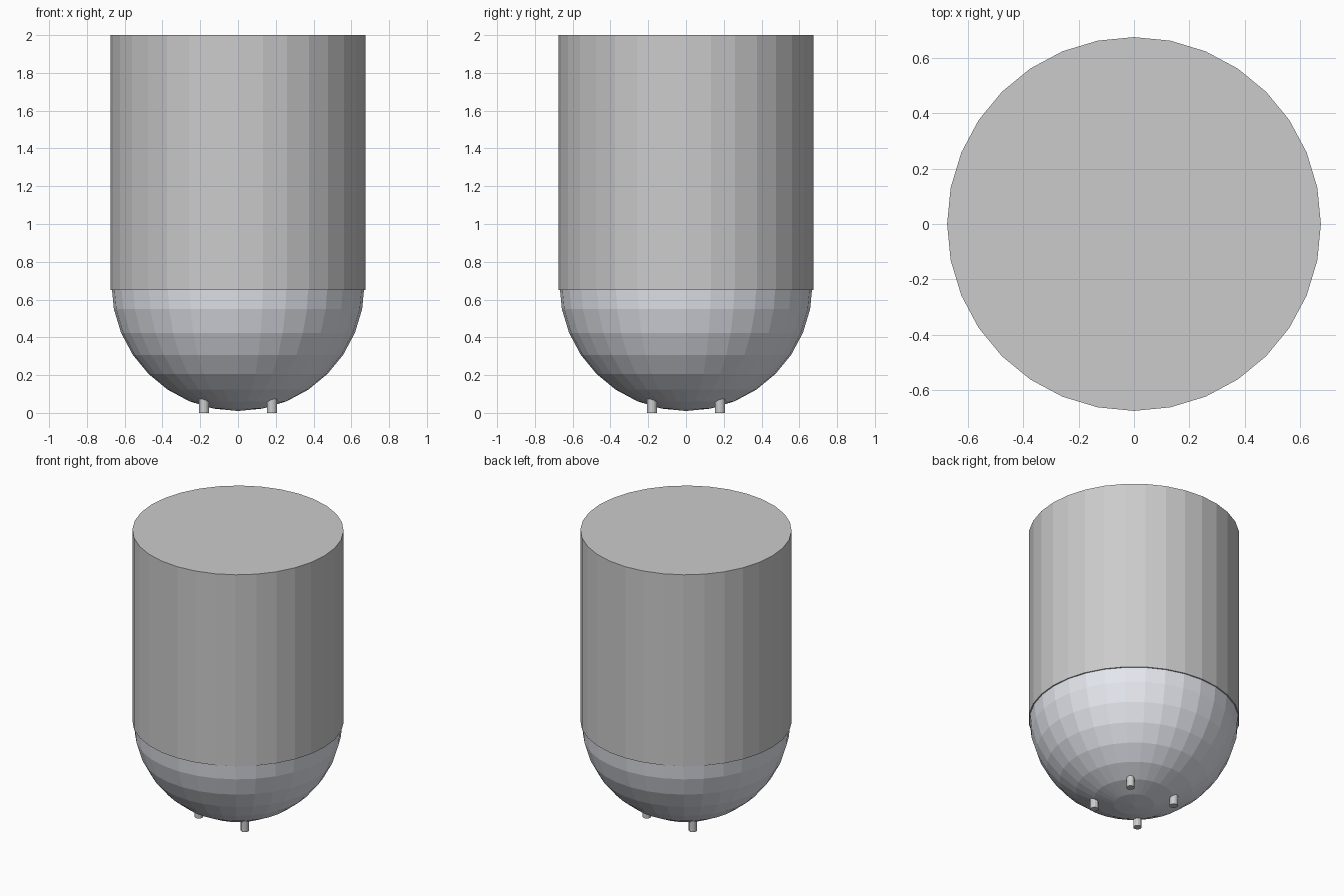
import bpy, bmesh

if "Cube" in bpy.data.objects:
    bpy.data.objects.remove(bpy.data.objects["Cube"])

def material(name, rgb):
    m = bpy.data.materials.new(name)
    m.diffuse_color = (*rgb, 1)
    m.use_nodes = True
    m.node_tree.nodes["Principled BSDF"].inputs["Base Color"].default_value = m.diffuse_color
    return m

def cylinder(name, r, z0, z1, sides, x=0, y=0):
    bpy.ops.mesh.primitive_cylinder_add(vertices=sides, radius=r, depth=z1 - z0,
                                        location=(x, y, (z0 + z1) / 2))
    ob = bpy.context.object
    ob.name = name
    return ob

# Straight tank wall with flat lid
cylinder("tank_body", 0.675, 0.65, 2.0, 32)

# Rounded bottom: lower half of a sphere, its rim tucked inside the wall
bpy.ops.mesh.primitive_uv_sphere_add(segments=32, ring_count=16, radius=0.67,
                                     location=(0, 0, 0.68))
dome = bpy.context.object
dome.name = "domed_bottom"
bm = bmesh.new()
bm.from_mesh(dome.data)
bmesh.ops.delete(bm, geom=[v for v in bm.verts if v.co.z > 0.01], context='VERTS')
bm.to_mesh(dome.data)
bm.free()
dome.data.materials.append(material("cool_grey", (0.78, 0.80, 0.86)))

# Four small feet
for i, (sx, sy) in enumerate([(-1, -1), (1, -1), (1, 1), (-1, 1)]):
    cylinder(f"foot_{i + 1}", 0.027, 0.0, 0.09, 12, 0.18 * sx, 0.18 * sy)
